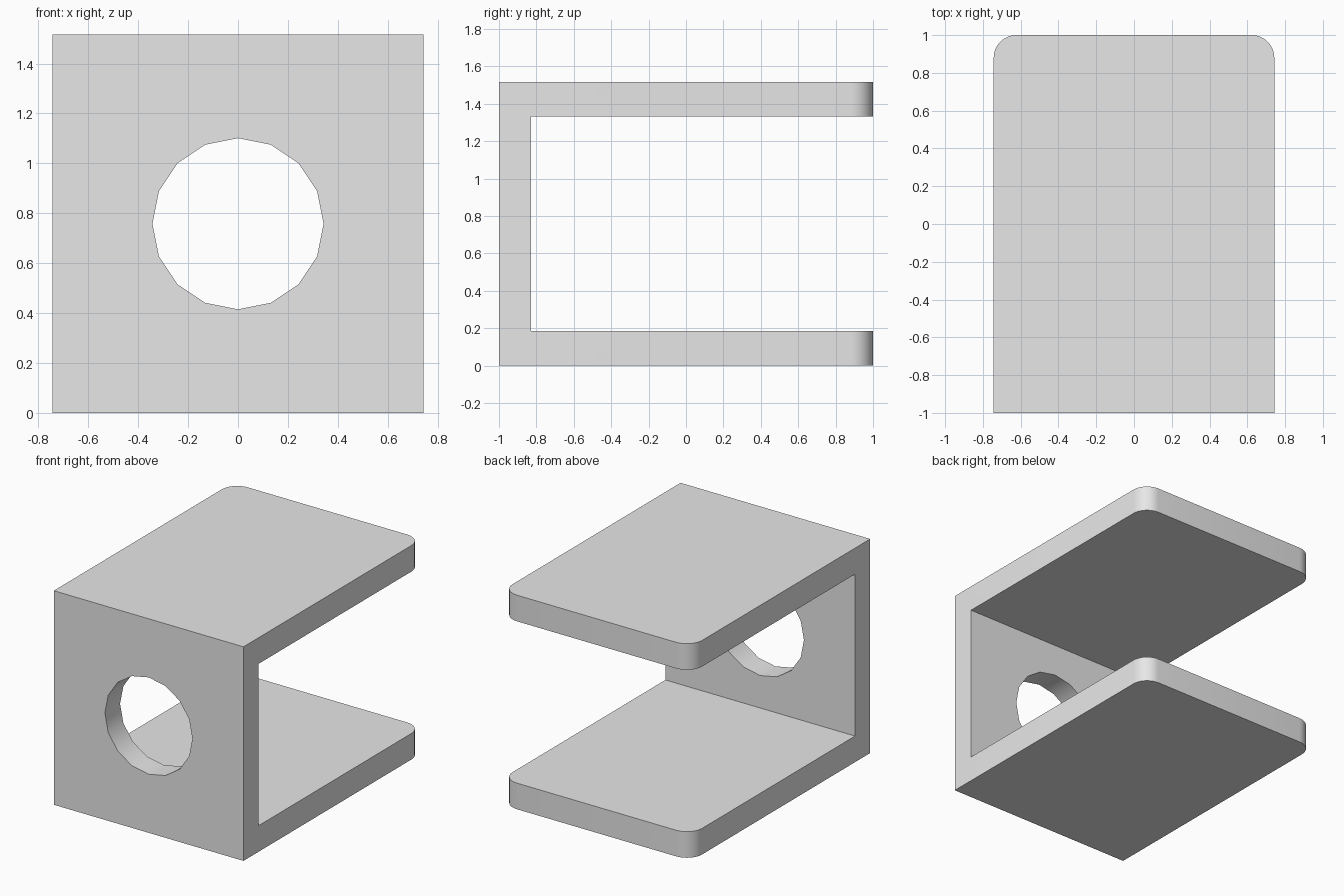
import bpy, bmesh, math

cube = bpy.data.objects.get("Cube")
if cube:
    bpy.data.objects.remove(cube, do_unlink=True)

HALF_W, HEIGHT = 0.743, 1.516
PLATE, WEB = 0.185, 0.17
CORNER = 0.12
HOLE_R = 0.343

# Plain grey material
grey = bpy.data.materials.new("plain grey")
grey.use_nodes = True
colour = (0.8, 0.8, 0.8, 1)
grey.diffuse_color = colour
grey.node_tree.nodes["Principled BSDF"].inputs["Base Color"].default_value = colour

# C-shaped side profile (y, z), extruded across the width
top = HEIGHT - PLATE
inner = -1 + WEB
profile = [(-1, 0), (1, 0), (1, PLATE), (inner, PLATE),
           (inner, top), (1, top), (1, HEIGHT), (-1, HEIGHT)]
bm = bmesh.new()
face = bm.faces.new([bm.verts.new((-HALF_W, y, z)) for y, z in profile])
ext = bmesh.ops.extrude_face_region(bm, geom=[face])
moved = [g for g in ext["geom"] if isinstance(g, bmesh.types.BMVert)]
bmesh.ops.translate(bm, verts=moved, vec=(2 * HALF_W, 0, 0))

# Round the upright corners at the open end of both plates
corners = [e for e in bm.edges
           if all(v.co.y > 0.99 for v in e.verts)
           and abs(e.verts[0].co.x - e.verts[1].co.x) < 0.01
           and abs(e.verts[0].co.z - e.verts[1].co.z) < PLATE + 0.01]
bmesh.ops.bevel(bm, geom=corners, offset=CORNER, segments=8,
                profile=0.5, affect='EDGES')
bmesh.ops.recalc_face_normals(bm, faces=bm.faces)
mesh = bpy.data.meshes.new("bracket")
bm.to_mesh(mesh)
bm.free()
mesh.materials.append(grey)
bracket = bpy.data.objects.new("bracket", mesh)
bpy.context.collection.objects.link(bracket)

# Sixteen-sided hole through the front wall
bpy.ops.mesh.primitive_cylinder_add(vertices=16, radius=HOLE_R, depth=0.6,
                                    location=(0, -1, HEIGHT / 2),
                                    rotation=(math.pi / 2, 0, 0))
cutter = bpy.context.object
cutter.name = "hole_cutter"
cutter.data.materials.append(grey)
cut = bracket.modifiers.new("hole", 'BOOLEAN')
cut.operation = 'DIFFERENCE'
cut.solver = 'EXACT'
cut.object = cutter

bpy.ops.object.select_all(action='DESELECT')
bracket.select_set(True)
bpy.context.view_layer.objects.active = bracket
bpy.ops.object.modifier_apply(modifier=cut.name)
bpy.data.objects.remove(cutter, do_unlink=True)
bpy.ops.object.shade_smooth_by_angle(angle=math.radians(30))
